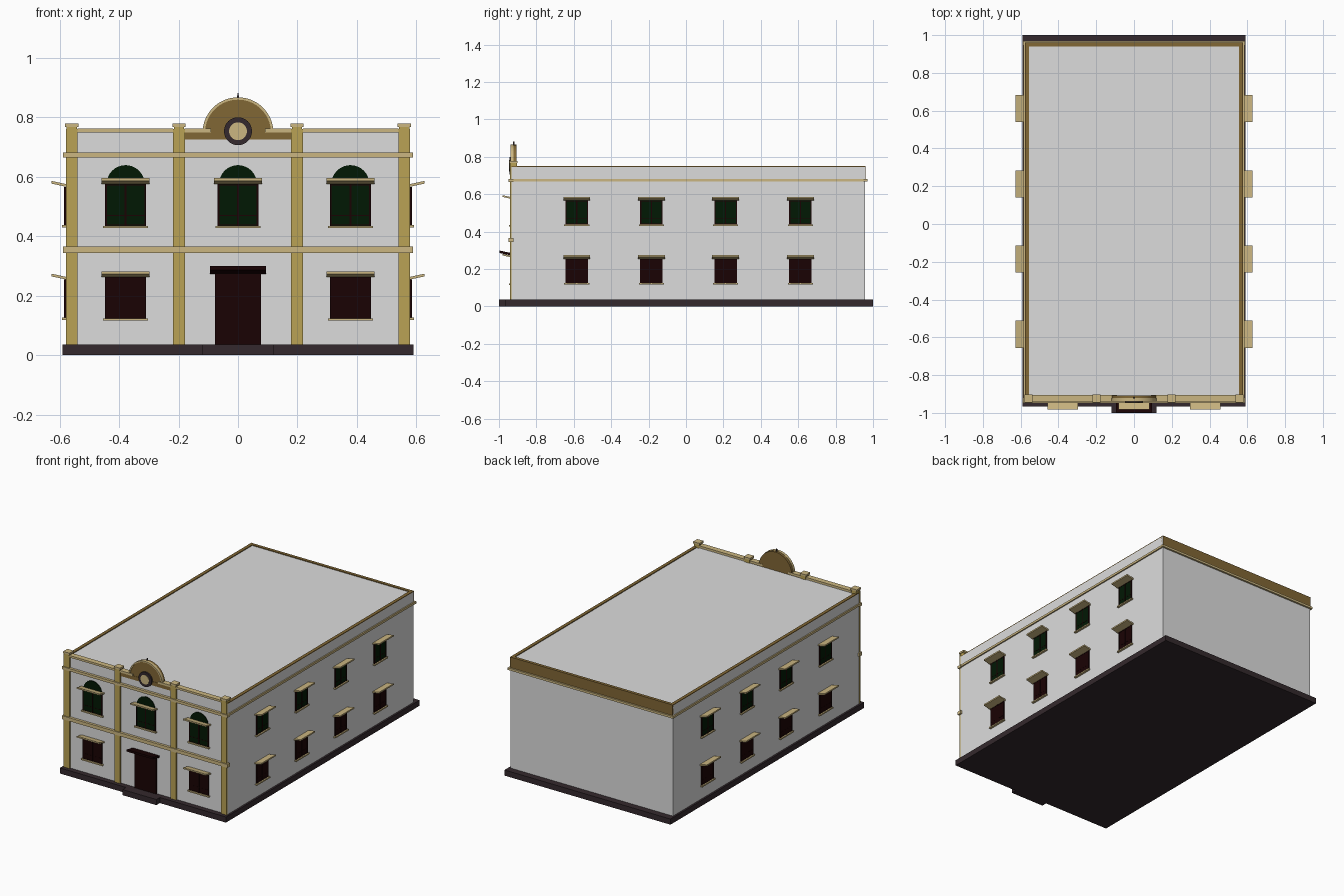
import bpy, bmesh
from math import pi, sin, cos
from mathutils import Matrix

old = bpy.data.objects.get("Cube")
if old:
    bpy.data.objects.remove(old, do_unlink=True)


def material(name, *rgb):
    m = bpy.data.materials.new(name)
    m.use_nodes = True
    m.diffuse_color = (*rgb, 1)
    m.node_tree.nodes["Principled BSDF"].inputs["Base Color"].default_value = (*rgb, 1)
    return m


WHITE = material("white plaster", .72, .72, .72)
GOLD = material("gold stone", .49, .36, .09)
CREAM = material("cream trim", .6, .47, .22)
BROWN = material("brown parapet", .22, .135, .035)
DARK = material("dark plinth", .034, .022, .026)
MAROON = material("maroon wood", .01, .0008, .001)
GREEN = material("green glass", .0004, .009, .001)


def prism(name, mat, pts, axis, lo, hi, place=Matrix()):
    """Extrude a 2D outline along x (outline in y,z) or y (outline in x,z)."""
    bm = bmesh.new()
    at = lambda p, d: (d, *p) if axis == "x" else (p[0], d, p[1])
    ends = [[bm.verts.new(at(p, d)) for p in pts] for d in (lo, hi)]
    n = len(pts)
    for e in ends:
        bm.faces.new(e)
    for i in range(n):
        j = (i + 1) % n
        bm.faces.new((ends[0][i], ends[0][j], ends[1][j], ends[1][i]))
    bmesh.ops.recalc_face_normals(bm, faces=bm.faces)
    bm.transform(place)
    me = bpy.data.meshes.new(name)
    bm.to_mesh(me)
    bm.free()
    me.materials.append(mat)
    ob = bpy.data.objects.new(name, me)
    bpy.context.collection.objects.link(ob)


def box(name, mat, x0, x1, y0, y1, z0, z1, place=Matrix()):
    prism(name, mat, [(y0, z0), (y1, z0), (y1, z1), (y0, z1)], "x", x0, x1, place)


def arc(r, z, a0, a1, n):
    return [(r * cos(a0 + (a1 - a0) * i / n), z + r * sin(a0 + (a1 - a0) * i / n))
            for i in range(n + 1)]


def shade(name, mat, half, out, z, rise, thick, place):
    """Thin canopy that tilts up away from the wall."""
    prism(name, mat, [(.01, z), (-out, z + rise), (-out, z + rise + thick), (.01, z + thick)],
          "x", -half, half, place)


def window(name, place, half, z0, z1, pane, out, arched=False):
    """Window in a wall plane at local y = 0, facing local -y."""
    box(name + "_pane", pane, -half, half, -.005, .01, z0, z1, place)
    bar = .003
    for x in (-half, 0, half):
        box(name + "_mullion", MAROON, x - bar, x + bar, -.007, .01, z0, z1, place)
    for z in (z0 + bar, z0 + .25 * (z1 - z0), z1 - bar):
        box(name + "_rail", MAROON, -half, half, -.006, .01, z - bar / 2, z + bar / 2, place)
    box(name + "_sill", CREAM, -half - .01, half + .01, -.014, .01, z0 - .008, z0, place)
    shade(name + "_shade", CREAM, half + .015, out, z1 - .002, .013, .009, place)
    if arched:
        prism(name + "_arch", GREEN, arc(.064, z1, 0, pi, 16), "y", -.005, .01, place)


# Plinth, step, body and roof
FRONT, BACK, SIDE, TOP = -.932, .958, .578, .75
box("plinth", DARK, -.59, .59, -.965, 1, 0, .036)
box("front_step", DARK, -.12, .12, -1, -.96, 0, .036)
box("building_body", WHITE, -SIDE, SIDE, FRONT, BACK, .036, TOP - .005)

# Parapet: brown cap on the sides, solid brown band at the back
for s in (-1, 1):
    x0, x1 = sorted((s * .557, s * SIDE))
    box("side_parapet_cap", BROWN, x0, x1, FRONT, BACK, TOP - .005, TOP)
box("back_parapet", BROWN, -SIDE, SIDE, .94, BACK + .002, .682, TOP)

# Cornice around the building and string course on the front
E = .588
box("front_cornice", CREAM, -E, E, -.948, FRONT + .01, .665, .682)
box("back_cornice", CREAM, -E, E, BACK - .01, .97, .668, .682)
for s in (-1, 1):
    x0, x1 = sorted((s * .57, s * (E - .002)))
    box("side_cornice", CREAM, x0, x1, -.94, .97, .668, .682)
box("front_string_course", CREAM, -E, E, -.948, FRONT + .01, .344, .366)

# Pilasters with flared caps
for x in (-.559, -.199, .199, .559):
    box("pilaster", GOLD, x - .02, x + .02, -.942, FRONT, .036, .76)
    box("pilaster_head", GOLD, x - .017, x + .017, -.942, -.904, .7, .768)
    box("pilaster_cap", CREAM, x - .022, x + .022, -.945, -.902, .767, .779)

# Front coping
for x0, x1 in ((-.54, -.218), (-.18, -.09), (.09, .18), (.218, .54)):
    box("front_parapet", WHITE, x0, x1, FRONT, -.91, .74, .752)
    box("front_coping", CREAM, x0, x1, -.94, -.905, .749, .762)

# Pediment with round medallion and finial
box("pediment_base", BROWN, -.18, .18, -.936, -.908, .725, .75)
prism("pediment_arch", BROWN, arc(.117, .748, 0, pi, 32), "y", -.934, -.907)
prism("pediment_rim", CREAM, arc(.119, .748, 0, pi, 32) + arc(.111, .748, pi, 0, 32),
      "y", -.939, -.922)
prism("medallion_ring", DARK, arc(.047, .753, 0, 2 * pi * 31 / 32, 31), "y", -.944, -.93)
prism("medallion_face", CREAM, arc(.03, .753, 0, 2 * pi * 31 / 32, 31), "y", -.947, -.93)
prism("finial", DARK, [(-.004, .863), (.004, .863), (.001, .882), (-.001, .882)],
      "y", -.924, -.916)

# Front windows and door
for x in (-.378, 0, .378):
    place = Matrix.Translation((x, FRONT, 0))
    window("front_upper_window", place, .066, .435, .575, GREEN, .05, True)
    if x:
        window("front_lower_window", place, .066, .124, .262, MAROON, .05)
door = Matrix.Translation((0, FRONT, 0))
box("front_door", MAROON, -.077, .077, -.008, .01, .036, .277, door)
shade("door_canopy", MAROON, .094, .065, .27, .016, .013, door)

# Side windows, mirrored left and right
for s in (-1, 1):
    for y in (-.584, -.185, .212, .612):
        place = Matrix.Translation((s * SIDE, y, 0)) @ Matrix.Rotation(s * pi / 2, 4, "Z")
        window("side_upper_window", place, .057, .438, .566, GREEN, .05)
        window("side_lower_window", place, .057, .126, .254, MAROON, .05)
